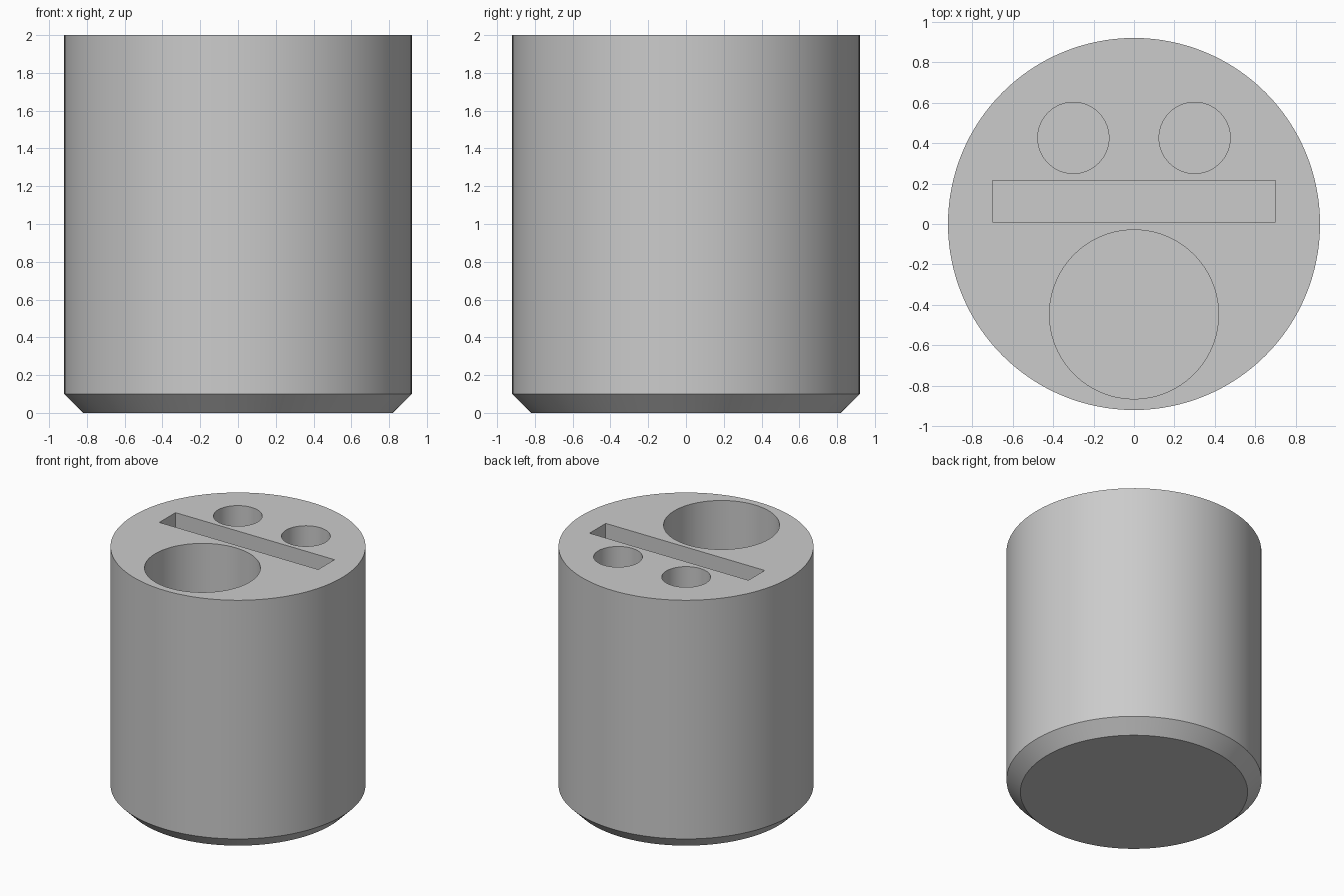
import bpy
import math

if "Cube" in bpy.data.objects:
    bpy.data.objects.remove(bpy.data.objects["Cube"], do_unlink=True)

RADIUS, HEIGHT, CHAMFER, FLOOR = 0.92, 2.0, 0.1, 0.2

grey = bpy.data.materials.new("plain grey")
grey.use_nodes = True
colour = (0.6, 0.6, 0.6, 1)
grey.diffuse_color = colour
grey.node_tree.nodes["Principled BSDF"].inputs["Base Color"].default_value = colour


def cylinder(name, radius, low, high, x=0, y=0, sides=96):
    bpy.ops.mesh.primitive_cylinder_add(vertices=sides, radius=radius, depth=high - low,
                                        location=(x, y, (low + high) / 2))
    obj = bpy.context.object
    obj.name = name
    obj.data.materials.append(grey)
    return obj


def cut(body, cutter):
    mod = body.modifiers.new(cutter.name, "BOOLEAN")
    mod.operation = "DIFFERENCE"
    mod.solver = "EXACT"
    mod.object = cutter
    cutter.hide_render = True
    bpy.context.view_layer.objects.active = body
    bpy.ops.object.modifier_apply(modifier=mod.name)
    bpy.data.objects.remove(cutter, do_unlink=True)


# Round body, its bottom ring drawn in to form the chamfered foot
body = cylinder("holder_body", RADIUS, CHAMFER, HEIGHT, sides=128)
foot = cylinder("foot", RADIUS, 0, CHAMFER, sides=128)
for v in foot.data.vertices:
    if v.co.z < 0:
        v.co.x *= 1 - CHAMFER / RADIUS
        v.co.y *= 1 - CHAMFER / RADIUS

# Weld body and foot into one shell without the inner discs
bpy.ops.object.select_all(action="DESELECT")
foot.select_set(True)
body.select_set(True)
bpy.context.view_layer.objects.active = body
bpy.ops.object.join()
bpy.ops.object.mode_set(mode="EDIT")
bpy.ops.mesh.select_all(action="SELECT")
bpy.ops.mesh.remove_doubles(threshold=0.0001)
bpy.ops.mesh.select_all(action="DESELECT")
bpy.ops.mesh.select_mode(type="FACE")
bpy.ops.mesh.select_interior_faces()
bpy.ops.mesh.delete(type="FACE")
bpy.ops.mesh.select_all(action="SELECT")
bpy.ops.mesh.normals_make_consistent(inside=False)
bpy.ops.object.mode_set(mode="OBJECT")

# Large pocket, two small pockets and the flat slot
top = HEIGHT + 0.1
cut(body, cylinder("large_pocket", 0.418, FLOOR, top, y=-0.447))
for side in (-1, 1):
    cut(body, cylinder("small_pocket", 0.176, FLOOR, top, x=0.3 * side, y=0.426, sides=64))

bpy.ops.mesh.primitive_cube_add(size=1, location=(0, 0.112, (FLOOR + top) / 2))
slot = bpy.context.object
slot.name = "slot"
slot.scale = (1.4, 0.204, top - FLOOR)
slot.data.materials.append(grey)
cut(body, slot)

# Smooth walls with sharp rims
bpy.ops.object.select_all(action="DESELECT")
body.select_set(True)
bpy.context.view_layer.objects.active = body
bpy.ops.object.shade_smooth_by_angle(angle=math.radians(30))
